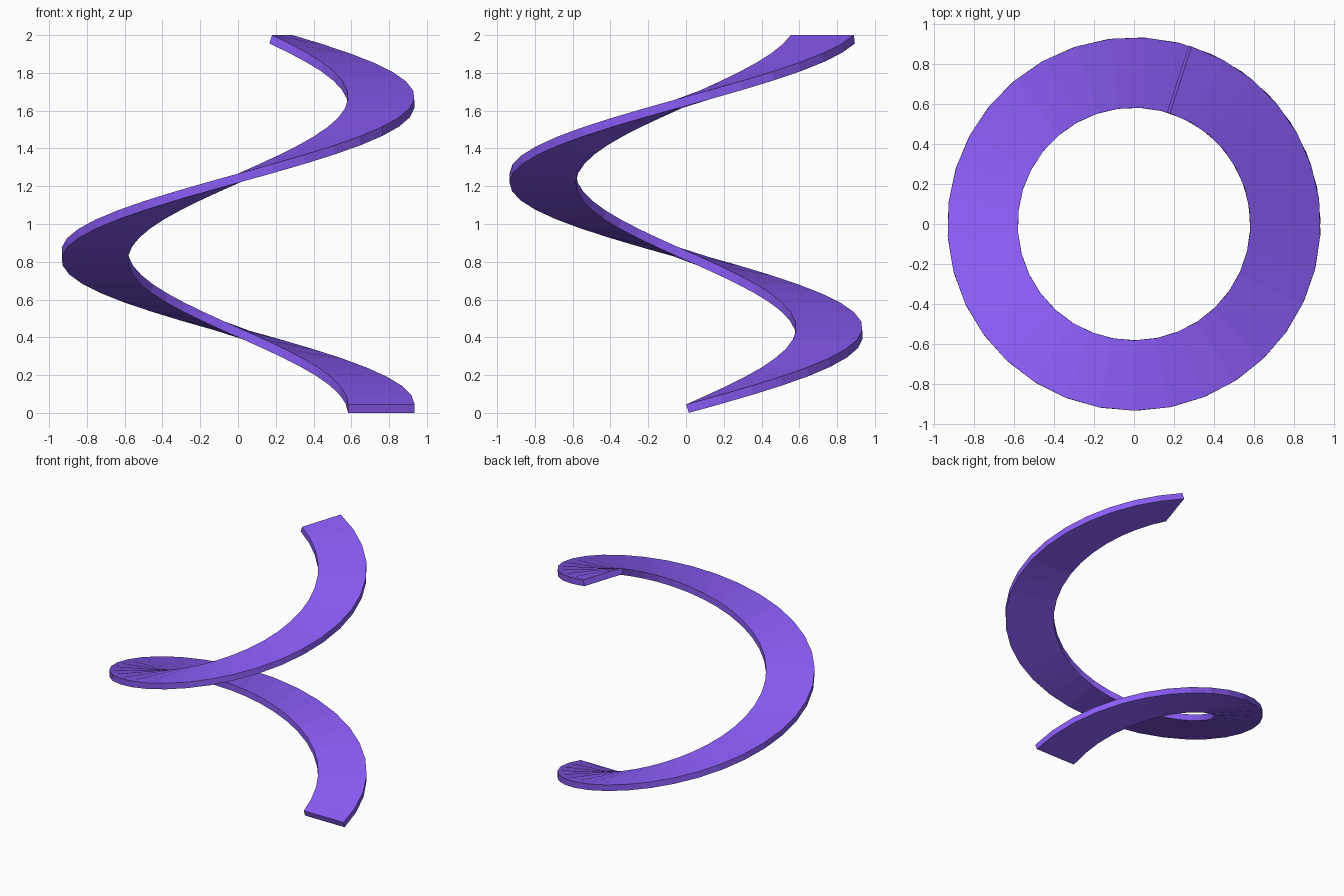
import bpy, bmesh
from math import sin, cos, radians

if "Cube" in bpy.data.objects:
    bpy.data.objects.remove(bpy.data.objects["Cube"])

R_IN, R_OUT = 0.583, 0.935
THICK, TILT = 0.047, radians(18.9)
STEPS, SWEEP = 40, radians(432)
RISE = 2.0 - THICK * cos(TILT)

bm = bmesh.new()

# Tilted rectangular section, square to the helix path
low_y, top_z = THICK * sin(TILT), THICK * cos(TILT)
section = [(R_IN, low_y, 0), (R_OUT, low_y, 0), (R_OUT, 0, top_z), (R_IN, 0, top_z)]

# Sweep the section up the helix
rings = []
for i in range(STEPS + 1):
    t = i / STEPS
    c, s = cos(SWEEP * t), sin(SWEEP * t)
    rings.append([bm.verts.new((x * c - y * s, x * s + y * c, z + RISE * t))
                  for x, y, z in section])
for a, b in zip(rings, rings[1:]):
    for k in range(4):
        n = (k + 1) % 4
        bm.faces.new((a[k], a[n], b[n], b[k]))

# End caps
bm.faces.new(rings[0][::-1])
bm.faces.new(rings[-1])
bmesh.ops.recalc_face_normals(bm, faces=bm.faces)

mesh = bpy.data.meshes.new("helix_ribbon")
bm.to_mesh(mesh)
bm.free()
ribbon = bpy.data.objects.new("helix_ribbon", mesh)
bpy.context.collection.objects.link(ribbon)

# Purple finish
mat = bpy.data.materials.new("purple")
mat.diffuse_color = (0.258, 0.107, 0.92, 1)
mat.use_nodes = True
mat.node_tree.nodes["Principled BSDF"].inputs["Base Color"].default_value = mat.diffuse_color
mesh.materials.append(mat)
